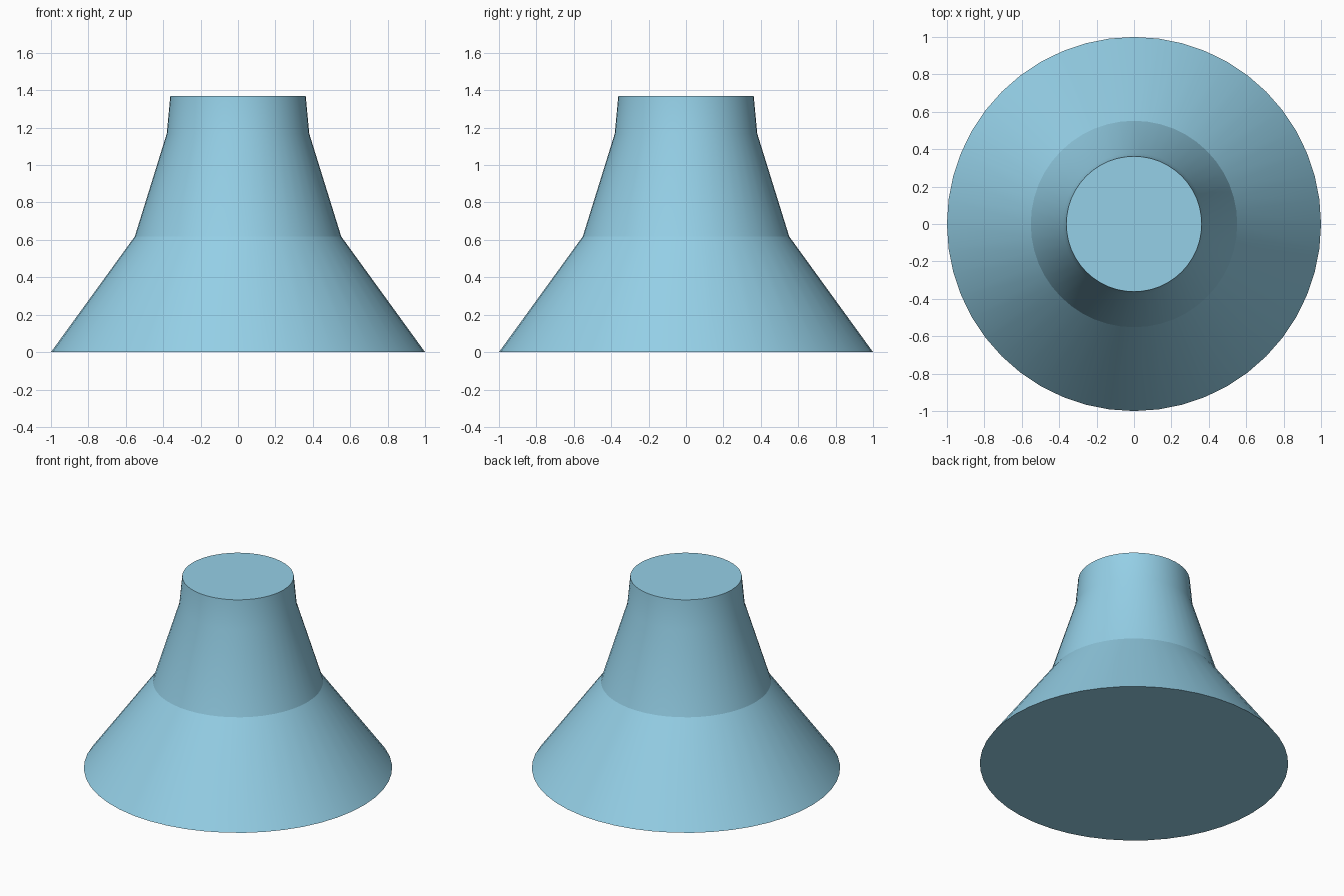
import bpy, bmesh
from math import radians
from mathutils import Matrix

if "Cube" in bpy.data.objects:
    bpy.data.objects.remove(bpy.data.objects["Cube"])

SIDES = 48
# flared body profile: (radius, height)
PROFILE = [(1.0, 0.0), (0.552, 0.618), (0.381, 1.168), (0.362, 1.37)]

# revolve the profile around z
bm = bmesh.new()
rings = []
for radius, height in PROFILE:
    ring = bmesh.ops.create_circle(bm, segments=SIDES, radius=radius,
                                   matrix=Matrix.Translation((0, 0, height)))
    rings.append(ring["verts"])
for lower, upper in zip(rings, rings[1:]):
    for i in range(SIDES):
        j = (i + 1) % SIDES
        bm.faces.new((lower[i], lower[j], upper[j], upper[i]))

# flat bottom and top caps
bm.faces.new(rings[0])
bm.faces.new(rings[-1])
bmesh.ops.recalc_face_normals(bm, faces=bm.faces[:])

mesh = bpy.data.meshes.new("flared_stand")
bm.to_mesh(mesh)
bm.free()
stand = bpy.data.objects.new("flared_stand", mesh)
bpy.context.collection.objects.link(stand)

# light blue finish
blue = bpy.data.materials.new("light_blue")
blue.diffuse_color = (0.30, 0.63, 0.80, 1.0)
blue.use_nodes = True
blue.node_tree.nodes["Principled BSDF"].inputs["Base Color"].default_value = blue.diffuse_color
mesh.materials.append(blue)

# smooth sides, crisp shoulder and rims
bpy.context.view_layer.objects.active = stand
stand.select_set(True)
bpy.ops.object.shade_smooth_by_angle(angle=radians(15))
